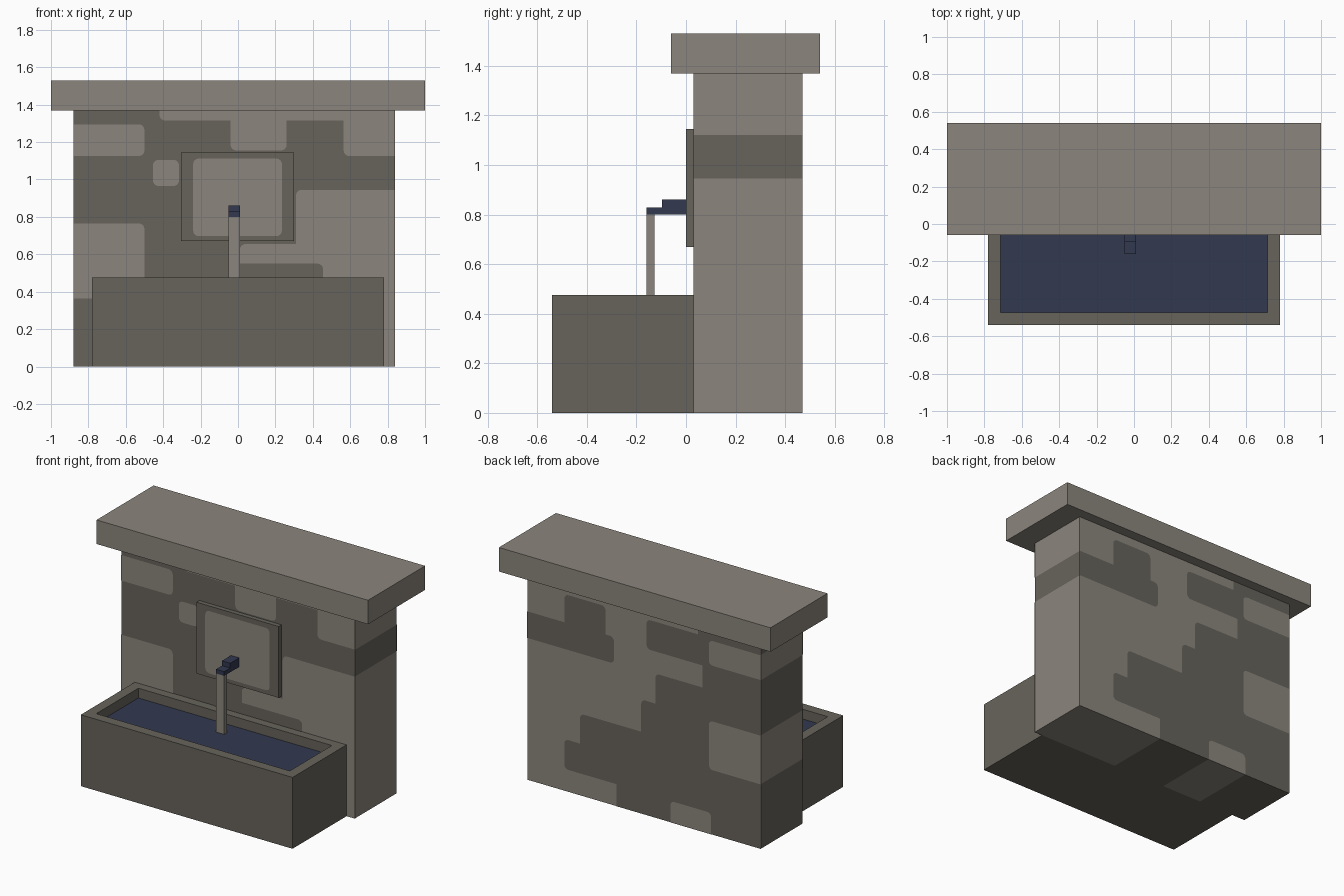
import bpy, bmesh, math
from mathutils import Vector

old = bpy.data.objects.get("Cube")
if old:
    bpy.data.objects.remove(old)


def material(name, rgb):
    m = bpy.data.materials.new(name)
    m.use_nodes = True
    m.diffuse_color = (*rgb, 1)
    m.node_tree.nodes["Principled BSDF"].inputs["Base Color"].default_value = (*rgb, 1)
    return m


LIGHT = material("light stone", (0.26, 0.237, 0.205))
DARK = material("dark stone", (0.136, 0.127, 0.105))
NAVY = material("deep blue", (0.032, 0.041, 0.078))

# Wall limits shared by the wall and its stone patches
LEFT, RIGHT, FRONT, BACK, TOP = -0.88, 0.84, 0.03, 0.47, 1.37


def finish(name, bm, *mats):
    mesh = bpy.data.meshes.new(name)
    bm.to_mesh(mesh)
    bm.free()
    for m in mats:
        mesh.materials.append(m)
    ob = bpy.data.objects.new(name, mesh)
    bpy.context.scene.collection.objects.link(ob)
    return ob


def box_mesh(x, y, z):
    bm = bmesh.new()
    bmesh.ops.create_cube(bm, size=1)
    for v in bm.verts:
        v.co = Vector(r[0] if c < 0 else r[1] for c, r in zip(v.co, (x, y, z)))
    return bm


def box(name, x, y, z, mat):
    return finish(name, box_mesh(x, y, z), mat)


def patches(name, rects, y, facing, mat, radius=0.03):
    """Flat rounded stones; corners lying on the wall outline stay square."""
    bm = bmesh.new()
    for x0, x1, z0, z1 in rects:
        points = []
        corners = ((x1, z1, -1, -1), (x0, z1, 1, -1), (x0, z0, 1, 1), (x1, z0, -1, 1))
        for i, (x, z, sx, sz) in enumerate(corners):
            if x in (LEFT, RIGHT) or z in (0, TOP):
                points.append((x, z))
                continue
            for step in range(5):
                a = math.pi / 2 * (i + step / 4)
                points.append((x + radius * (sx + math.cos(a)), z + radius * (sz + math.sin(a))))
        if facing > 0:
            points.reverse()
        bm.faces.new([bm.verts.new((px, y, pz)) for px, pz in points])
    return finish(name, bm, mat)


# Wall core: cut into bands so the ends and underside carry the stone pattern
bm = box_mesh((LEFT, RIGHT), (FRONT, BACK), (0, TOP))
cuts = [(2, z) for z in (0.43, 0.755, 0.945, 1.122, 1.29)] + [(0, x) for x in (-0.517, -0.216, 0.183)]
for axis, at in cuts:
    co, no = Vector(), Vector()
    co[axis], no[axis] = at, 1
    bmesh.ops.bisect_plane(bm, geom=bm.verts[:] + bm.edges[:] + bm.faces[:], plane_co=co, plane_no=no)
bm.normal_update()
for f in bm.faces:
    c, n = f.calc_center_median(), f.normal
    if n.x > 0.5:
        dark = 0.945 < c.z < 1.122
    elif n.x < -0.5:
        dark = c.z < 0.43 or 0.755 < c.z < 1.122 or c.z > 1.29
    elif n.z < -0.5:
        dark = not (c.x > 0.183 or -0.517 < c.x < -0.216)
    else:
        dark = n.y < 0
    f.material_index = int(dark)
finish("wall", bm, LIGHT, DARK)

# Front stones
patches("front_light_stones", [
    (LEFT, -0.5, 1.125, 1.295), (-0.455, -0.315, 0.965, 1.105), (LEFT, -0.5, 0.365, 0.765),
    (-0.42, RIGHT, 1.315, TOP), (-0.04, 0.26, 1.155, TOP), (0.565, RIGHT, 1.125, TOP),
    (0.31, RIGHT, 0, 0.945), (0.01, RIGHT, 0.3, 0.655)], FRONT - 0.002, -1, LIGHT)
patches("front_dark_stones", [(-0.2, 0.455, 0, 0.55)], FRONT - 0.004, -1, DARK)

# Back stones
patches("back_dark_stones", [
    (0.2, RIGHT, 0.945, 1.122), (0.262, 0.565, 1.0, 1.31), (LEFT, -0.04, 1.107, 1.305),
    (LEFT, -0.42, 1.2, TOP), (LEFT, -0.452, 0.76, TOP), (LEFT, -0.105, 0.5, 0.96),
    (LEFT, 0, 0.3, 0.76), (LEFT, 0.45, 0.2, 0.545), (LEFT, 0.566, 0.147, 0.345),
    (LEFT, 0.183, 0, 0.3)], BACK + 0.002, 1, DARK)
patches("back_light_stones", [
    (LEFT, -0.5, 0.43, 0.755), (LEFT, -0.5, 1.125, 1.29), (-0.517, -0.216, 0, 0.143)],
    BACK + 0.004, 1, LIGHT)

# Cap slab
box("cap", (-1, 1), (-0.06, 0.54), (TOP, 1.53), LIGHT)

# Basin with a sunken water surface
bm = box_mesh((-0.78, 0.78), (-0.54, FRONT), (0, 0.475))
bm.normal_update()
rim = max(bm.faces, key=lambda f: f.calc_center_median().z)
bmesh.ops.inset_region(bm, faces=[rim], thickness=0.095)
for v in rim.verts:
    if v.co.y > -0.2:
        v.co.y = -0.03
water = bmesh.ops.extrude_discrete_faces(bm, faces=[rim])["faces"][0]
for v in water.verts:
    v.co.z = 0.41
water.material_index = 1
bmesh.ops.recalc_face_normals(bm, faces=bm.faces[:])
finish("basin", bm, DARK, NAVY)

# Back plate with a pale centre
box("spout_plate", (-0.305, 0.3), (0, FRONT), (0.67, 1.145), DARK)
patches("spout_plate_centre", [(-0.24, 0.235, 0.697, 1.112)], -0.002, -1, LIGHT)

# Stepped spout and falling stream
SPOUT_X = (-0.05, 0.01)
box("spout_lower", SPOUT_X, (-0.16, 0), (0.8, 0.828), NAVY)
box("spout_upper", SPOUT_X, (-0.097, 0), (0.828, 0.86), NAVY)
box("stream", SPOUT_X, (-0.16, -0.128), (0.41, 0.8), LIGHT)
